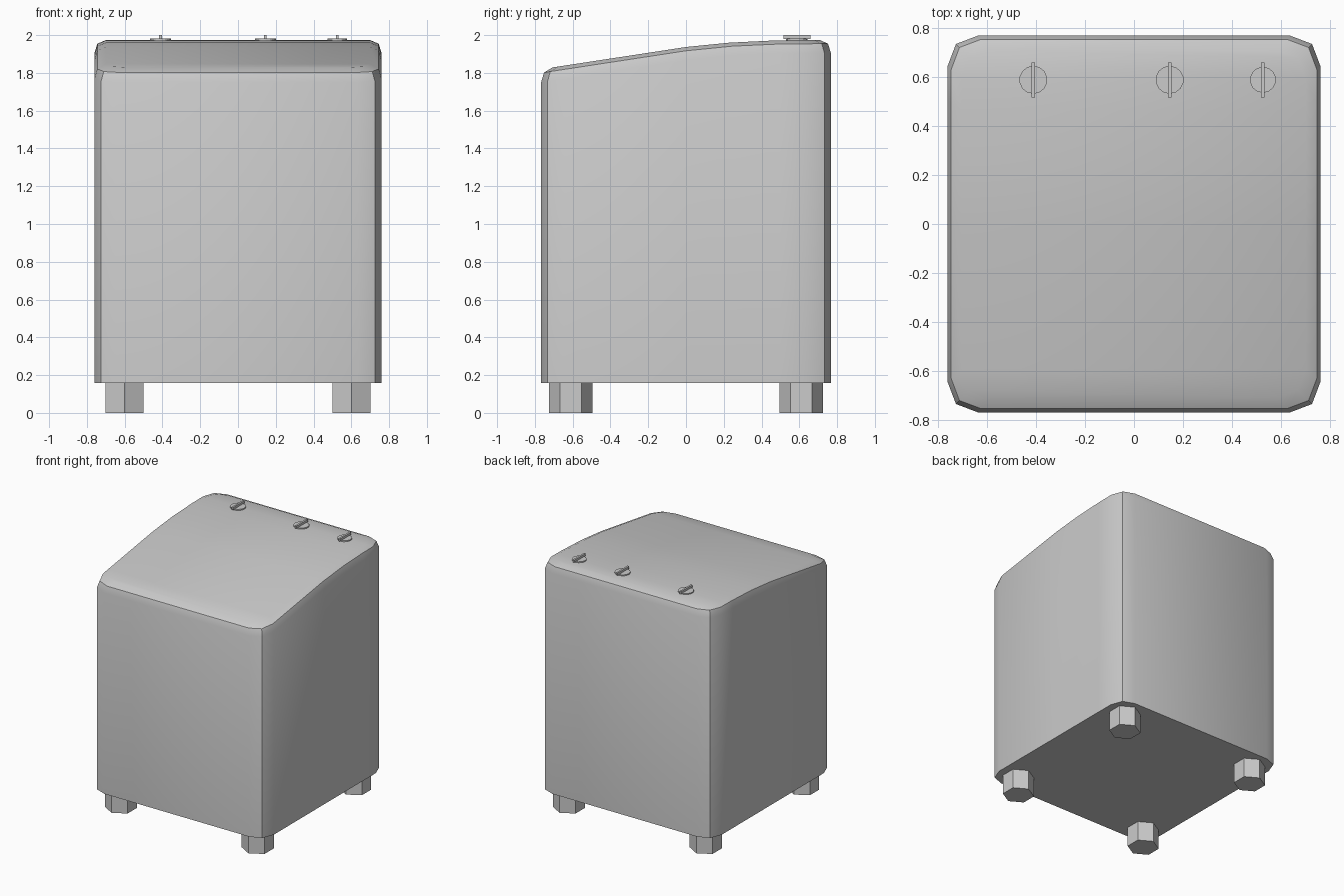
import bpy, bmesh
from math import sin, cos, pi

if "Cube" in bpy.data.objects:
    bpy.data.objects.remove(bpy.data.objects["Cube"])


def add_object(name, bm):
    bmesh.ops.recalc_face_normals(bm, faces=bm.faces)
    mesh = bpy.data.meshes.new(name)
    bm.to_mesh(mesh)
    bm.free()
    obj = bpy.data.objects.new(name, mesh)
    bpy.context.collection.objects.link(obj)
    return obj


def prism(name, x, y, z0, z1, radius, sides):
    bm = bmesh.new()
    rings = [[bm.verts.new((x + radius * sin(2 * pi * i / sides),
                            y + radius * cos(2 * pi * i / sides), z))
              for i in range(sides)] for z in (z0, z1)]
    for ring in rings:
        bm.faces.new(ring)
    for i in range(sides):
        j = (i + 1) % sides
        bm.faces.new((rings[0][i], rings[0][j], rings[1][j], rings[1][i]))
    return add_object(name, bm)


def box(name, centre, size):
    bm = bmesh.new()
    bmesh.ops.create_cube(bm, size=1)
    bmesh.ops.scale(bm, vec=size, verts=bm.verts)
    bmesh.ops.translate(bm, vec=centre, verts=bm.verts)
    return add_object(name, bm)


# Sloping lid height along the depth
SLOPE = [(-0.77, 1.819), (-0.7, 1.83), (0, 1.937), (0.25, 1.962),
         (0.5, 1.973), (0.77, 1.975)]


def lid_height(y):
    for (y0, z0), (y1, z1) in zip(SLOPE, SLOPE[1:]):
        if y <= y1:
            return z0 + (z1 - z0) * (y - y0) / (y1 - y0)
    return SLOPE[-1][1]


# Body: rounded footprint, stacked rings with a softened top rim
HX, HY = 0.76, 0.767
right = [(0.635, -HY), (0.725, -0.733), (HX, -0.64), (HX, 0), (HX, 0.25),
         (HX, 0.5), (HX, 0.64), (0.725, 0.733), (0.635, HY)]
outline = right + [(-x, y) for x, y in reversed(right)]
bm = bmesh.new()
rings = []
for inset, drop in ((0, None), (0, 0.07), (0.015, 0.02), (0.06, 0)):
    ring = []
    for x, y in outline:
        px, py = x * (HX - inset) / HX, y * (HY - inset) / HY
        z = 0.157 if drop is None else lid_height(py) - drop
        ring.append(bm.verts.new((px, py, z)))
    rings.append(ring)
n = len(outline)
for low, high in zip(rings, rings[1:]):
    for i in range(n):
        j = (i + 1) % n
        bm.faces.new((low[i], low[j], high[j], high[i]))
bm.faces.new(rings[0])
top = rings[-1]
for i in range(len(right) - 1):
    bm.faces.new((top[i], top[i + 1], top[n - 2 - i], top[n - 1 - i]))
body = add_object("body", bm)
bpy.context.view_layer.objects.active = body
body.select_set(True)
bpy.ops.object.shade_smooth_by_angle(angle=pi / 6)

# Hexagonal feet
for side, sx in (("left", -1), ("right", 1)):
    for end, sy in (("front", -1), ("back", 1)):
        prism(f"{end}_{side}_foot", 0.6 * sx, 0.61 * sy, 0, 0.16, 0.116, 6)

# Control knobs with grip bars
for i, (x, radius) in enumerate(((-0.41, 0.057), (0.145, 0.057), (0.525, 0.053))):
    prism(f"knob_base_{i + 1}", x, 0.587, 1.96, 1.982, radius, 14)
    box(f"knob_grip_{i + 1}", (x, 0.587, 1.99), (0.014, 0.142, 0.02))
